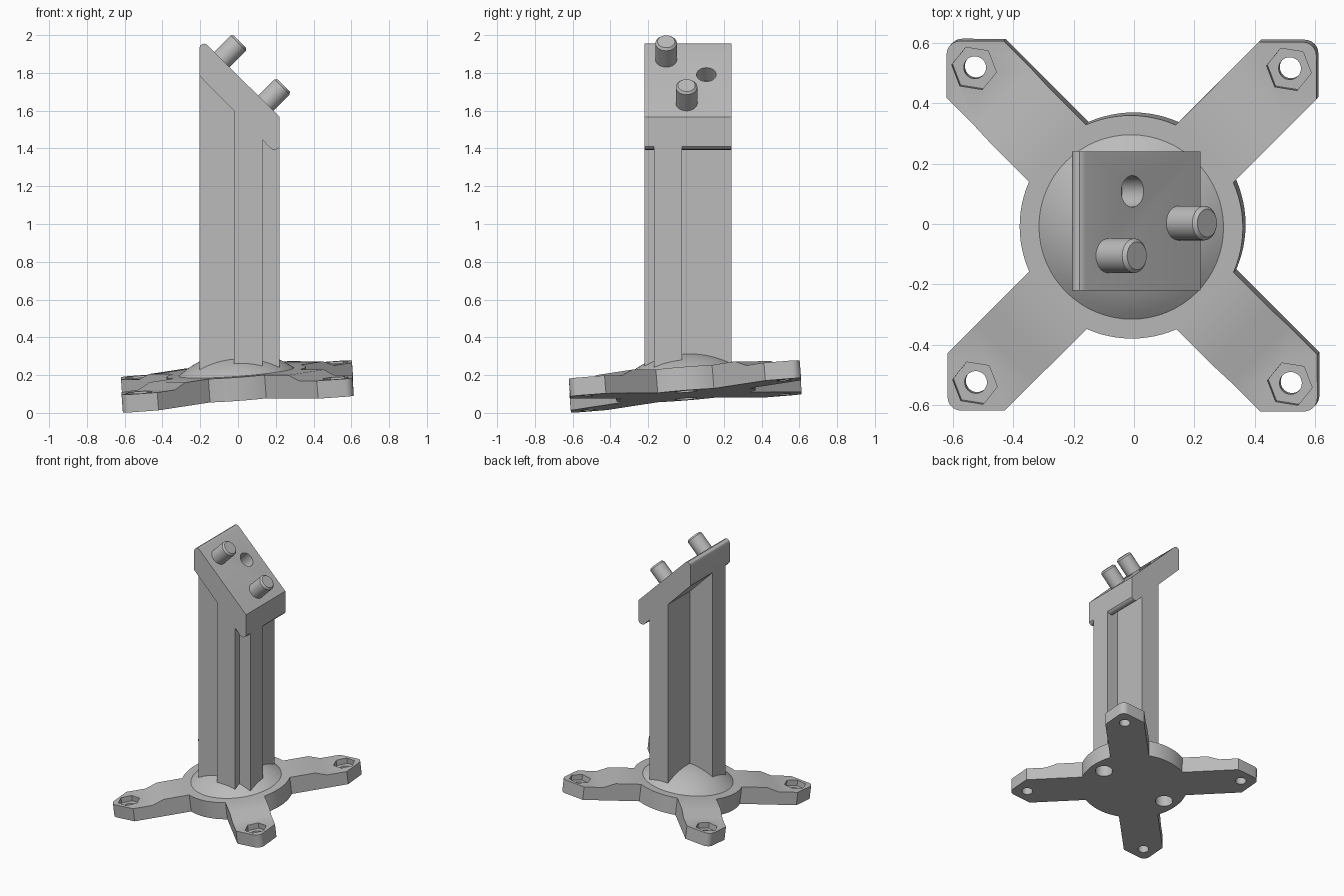
import bpy, bmesh, math
from mathutils import Matrix, Vector

cube = bpy.data.objects.get("Cube")
if cube:
    bpy.data.objects.remove(cube, do_unlink=True)

grey = bpy.data.materials.new("plain grey")
grey.use_nodes = True
grey.diffuse_color = (0.5, 0.5, 0.5, 1)
grey.node_tree.nodes["Principled BSDF"].inputs["Base Color"].default_value = (0.5, 0.5, 0.5, 1)


def finish(bm, name, matrix=None):
    bmesh.ops.recalc_face_normals(bm, faces=bm.faces[:])
    if matrix:
        bm.transform(matrix)
    mesh = bpy.data.meshes.new(name)
    bm.to_mesh(mesh)
    bm.free()
    mesh.materials.append(grey)
    ob = bpy.data.objects.new(name, mesh)
    bpy.context.collection.objects.link(ob)
    return ob


def activate(ob):
    bpy.ops.object.select_all(action='DESELECT')
    ob.select_set(True)
    bpy.context.view_layer.objects.active = ob


def smooth(ob):
    activate(ob)
    bpy.ops.object.shade_smooth_by_angle(angle=math.radians(25))


def prism(points, offset):
    """Extrude a flat outline along an offset vector."""
    bm = bmesh.new()
    face = bm.faces.new([bm.verts.new(p) for p in points])
    top = bmesh.ops.extrude_face_region(bm, geom=[face])["geom"]
    verts = [g for g in top if isinstance(g, bmesh.types.BMVert)]
    bmesh.ops.translate(bm, verts=verts, vec=offset)
    return bm, verts


def lathe(name, profile, matrix, steps=48):
    """Spin (radius, height) points about the local z axis."""
    bm = bmesh.new()
    vs = [bm.verts.new((r, 0, z)) for r, z in profile]
    es = [bm.edges.new(pair) for pair in zip(vs, vs[1:])]
    bmesh.ops.spin(bm, geom=vs + es, cent=(0, 0, 0), axis=(0, 0, 1),
                   angle=math.tau, steps=steps)
    bmesh.ops.remove_doubles(bm, verts=bm.verts[:], dist=1e-5)
    return finish(bm, name, matrix)


def rod(name, radius, low, high, matrix, steps=32):
    return lathe(name, [(0, low), (radius, low), (radius, high), (0, high)], matrix, steps)


def cut(target, cutter):
    cutter.hide_render = True
    mod = target.modifiers.new("cut", 'BOOLEAN')
    mod.operation = 'DIFFERENCE'
    mod.solver = 'EXACT'
    mod.object = cutter
    activate(target)
    bpy.ops.object.modifier_apply(modifier=mod.name)
    bpy.data.objects.remove(cutter, do_unlink=True)


# Tilted frame of the base plate
normal = Vector((-0.073, -0.08, 1)).normalized()
tilt = Matrix.Translation((0, 0, 0.093)) @ Vector((0, 0, 1)).rotation_difference(normal).to_matrix().to_4x4()

# Base plate: disc with four square-ended legs on the diagonals
R, HALF, END, FILLET = 0.37, 0.134, 0.613, 0.045
THICK, PAD = 0.125, 0.095
shoulder = END - HALF * math.sqrt(2)
outline = []
for k in range(4):
    turn = Matrix.Rotation(k * math.pi / 2, 3, 'Z')
    spread = math.asin(HALF / R)
    start = math.pi / 4 + spread
    arc = math.pi / 2 - 2 * spread
    pts = [(END, shoulder)]
    for i in range(7):
        a = i * math.pi / 12
        c = END - FILLET
        pts.append((c + FILLET * math.cos(a), c + FILLET * math.sin(a)))
    pts.append((shoulder, END))
    pts += [(R * math.cos(start + arc * i / 12), R * math.sin(start + arc * i / 12))
            for i in range(13)]
    outline += [turn @ Vector((x, y, 0)) for x, y in pts]

bm, _ = prism(outline, (0, 0, THICK))
diagonals = [Vector((sx, sy, 0)).normalized() for sx in (-1, 1) for sy in (-1, 1)]
for d in diagonals:
    for dist in (0.52, 0.60):
        bmesh.ops.bisect_plane(bm, geom=bm.verts[:] + bm.edges[:] + bm.faces[:],
                               plane_co=d * dist, plane_no=d)
for v in bm.verts:
    if v.co.z > 0.1 and max(v.co.dot(d) for d in diagonals) > 0.59:
        v.co.z = PAD
plate = finish(bm, "base_plate", tilt)

# Bolt holes with hexagonal nut pockets, and blind holes underneath
for sx in (-1, 1):
    for sy in (-1, 1):
        at = tilt @ Matrix.Translation((sx * 0.522, sy * 0.522, 0))
        cut(plate, rod("nut_pocket", 0.075, 0.055, 0.2,
                       at @ Matrix.Rotation(math.radians(-9), 4, 'Z'), 6))
        cut(plate, rod("bolt_hole", 0.037, -0.1, 0.2, at))
    cut(plate, rod("blind_hole", 0.06, -0.1, 0.1,
                   tilt @ Matrix.Translation((sx * 0.27, 0, 0))))
smooth(plate)

# Shallow dome on the plate
rim, rise = 0.306, 0.105
ball = (rim ** 2 + rise ** 2) / (2 * rise)
sweep = math.asin(rim / ball)
cap = [(ball * math.sin(sweep * i / 10),
        THICK + rise - ball + ball * math.cos(sweep * i / 10)) for i in range(11)]
smooth(lathe("dome", cap + [(rim, THICK - 0.01), (0, THICK - 0.01)], tilt, 64))

# Cross-section column, sloped at the top to meet the head
X0, X1, Y0, Y1 = -0.205, 0.22, -0.22, 0.24
ax0, ax1, ay0, ay1 = -0.02, 0.13, -0.17, -0.02
cross = [(ax0, Y0), (ax1, Y0), (ax1, ay0), (X1, ay0), (X1, ay1), (ax1, ay1),
         (ax1, Y1), (ax0, Y1), (ax0, ay1), (X0, ay1), (X0, ay0), (ax0, ay0)]
bm, top = prism([(x, y, 0.2) for x, y in cross], (0, 0, 1))
for v in top:
    v.co.z = 1.63 - v.co.x
finish(bm, "column")

# Sloping head with a rounded crest and a hooked lip
side = [(X0, 1.785), (X0, 1.93), (-0.2, 1.944), (-0.19, 1.952), (-0.18, 1.955),
        (-0.17, 1.952), (-0.162, 1.947), (X1, 1.567), (X1, 1.41), (0.212, 1.4),
        (0.2, 1.394), (0.188, 1.393), (0.175, 1.398), (0.13, 1.445)]
bm, _ = prism([(x, Y0, z) for x, z in side], (0, Y1 - Y0, 0))
head = finish(bm, "head")

# Everything on the slope points along its normal
lean = Matrix.Rotation(math.radians(45), 4, 'Y')


def on_slope(x, y):
    return Matrix.Translation((x, y, 1.786 - x)) @ lean


cut(head, rod("socket", 0.052, -0.1, 0.1, on_slope(-0.005, 0.108)))
smooth(head)

# Two chamfered pegs
for name, x, y in (("front_peg", -0.085, -0.105), ("lower_peg", 0.147, 0.003)):
    smooth(lathe(name, [(0, -0.03), (0.057, -0.03), (0.057, 0.122),
                        (0.046, 0.134), (0, 0.134)], on_slope(x, y), 32))
